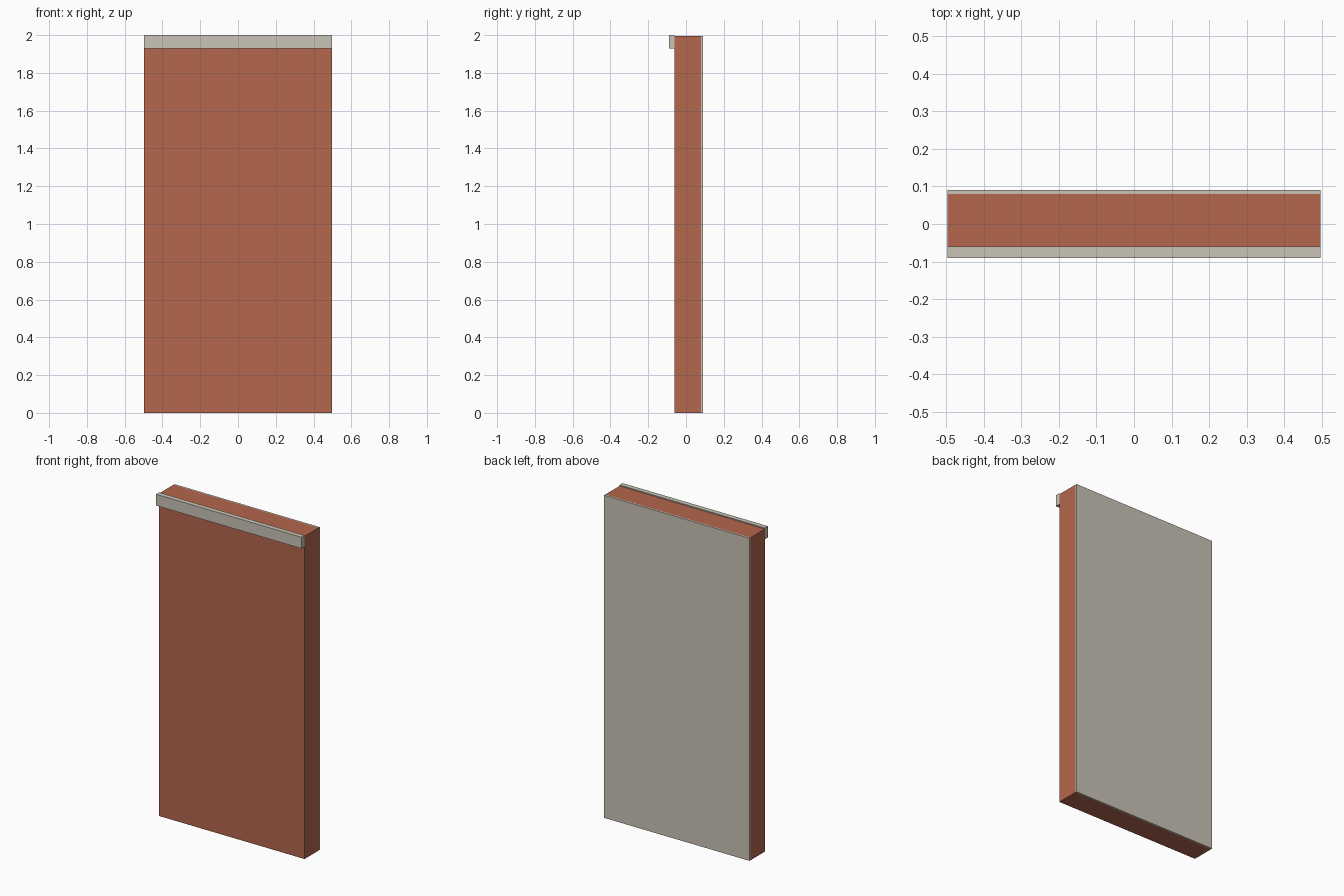
import bpy

cube = bpy.data.objects.get("Cube")
if cube:
    bpy.data.objects.remove(cube, do_unlink=True)


def make_material(name, rgb):
    mat = bpy.data.materials.new(name)
    mat.use_nodes = True
    color = (*rgb, 1.0)
    mat.diffuse_color = color
    mat.node_tree.nodes["Principled BSDF"].inputs["Base Color"].default_value = color
    return mat


def make_box(name, low, high, mat):
    """Box spanning two opposite corners, with its size applied to the mesh."""
    center = [(a + b) / 2 for a, b in zip(low, high)]
    bpy.ops.mesh.primitive_cube_add(size=1, location=center)
    obj = bpy.context.object
    obj.name = name
    obj.scale = [b - a for a, b in zip(low, high)]
    bpy.ops.object.transform_apply(location=False, rotation=False, scale=True)
    obj.data.materials.append(mat)
    return obj


brick = make_material("brick red", (0.456, 0.133, 0.075))
plaster = make_material("warm plaster", (0.584, 0.552, 0.468))

HALF = 0.497        # half the wall width
FRONT, BACK = -0.06, 0.08
WALL_TOP = 1.994

# Brick outer wall
make_box("brick_wall", (-HALF, FRONT, 0), (HALF, BACK, WALL_TOP), brick)

# Thin plaster lining on the inner side
make_box("inner_lining", (-HALF, BACK, 0), (HALF, 0.09, WALL_TOP), plaster)

# Trim band along the top of the front, rising just above the wall
make_box("top_trim", (-HALF, -0.09, 1.93), (HALF, FRONT, 2.0), plaster)
